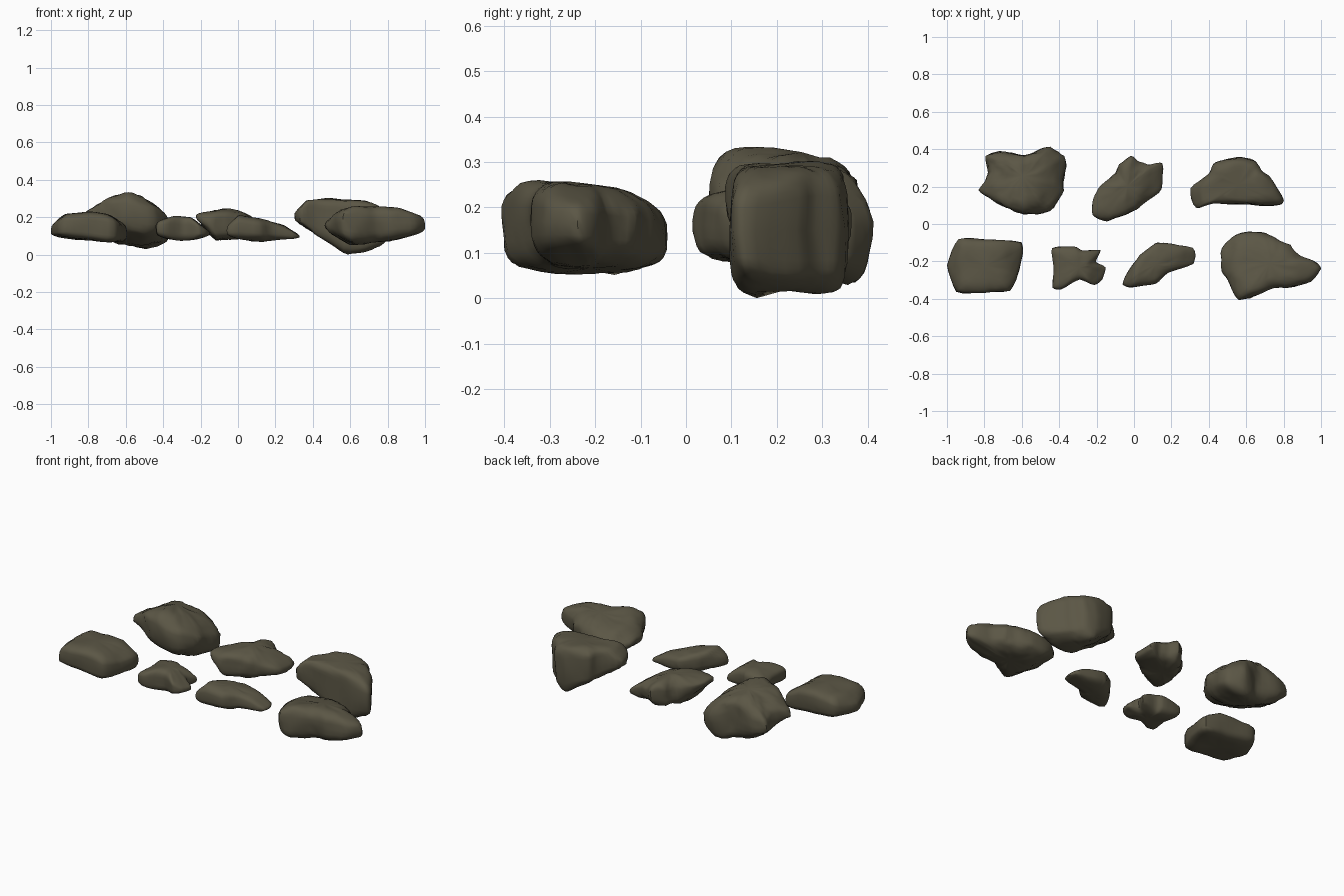
import bpy
import bmesh
import math
from mathutils import Vector, noise

cube = bpy.data.objects.get("Cube")
if cube:
    bpy.data.objects.remove(cube, do_unlink=True)

stone = bpy.data.materials.new("olive_grey_stone")
stone.use_nodes = True
colour = (0.105, 0.094, 0.06, 1)
stone.diffuse_color = colour
bsdf = stone.node_tree.nodes["Principled BSDF"]
bsdf.inputs["Base Color"].default_value = colour
bsdf.inputs["Roughness"].default_value = 0.9

UNIT = 0.01      # footprints and profiles are given in hundredths
STEPS = 4        # points per footprint segment
RINGS = 18       # rings from underside to crown


def height_at(profile, x):
    """Linear interpolation along a profile of (x, z) points."""
    if x <= profile[0][0]:
        return profile[0][1]
    for (xa, za), (xb, zb) in zip(profile, profile[1:]):
        if x <= xb:
            return za + (zb - za) * (x - xa) / (xb - xa)
    return profile[-1][1]


def smooth_loop(points):
    """Closed outline rounded softly between its corners."""
    pts = [Vector(p) for p in points]
    n = len(pts)
    loop = []
    for i in range(n):
        a, b, c, d = (pts[(i + k) % n] for k in (-1, 0, 1, 2))
        for s in range(STEPS):
            t = s / STEPS
            curve = 0.5 * (2 * b + (c - a) * t + (2 * a - 5 * b + 4 * c - d) * t ** 2
                           + (3 * b - a - 3 * c + d) * t ** 3)
            loop.append(curve.lerp(b.lerp(c, t), 0.4))
    return loop


def rock(name, outline, top, bottom, round_=0.6, top_slope=0.0, under_slope=0.0,
         rough=1.0):
    """Boulder from a footprint, a crown profile and an underside profile."""
    loop = smooth_loop(outline)
    centre = sum(loop, Vector((0, 0))) / len(loop)
    bm = bmesh.new()

    def place(flat, rise):
        back = flat.y - centre.y
        hi = height_at(top, flat.x) + top_slope * back
        lo = height_at(bottom, flat.x) + under_slope * back
        mid = (hi + lo) / 2
        p = Vector((flat.x, flat.y, mid + rise * (hi - lo) / 2))
        # broad lumps plus finer chipped ridges
        q = p * 0.09
        shift = noise.noise_vector(q) * rough
        chip = abs(noise.noise(q * 2.1)) * rough
        out = Vector((flat.x - centre.x, back, rise * 9)).normalized()
        return bm.verts.new((p + shift - out * chip) * UNIT)

    rings = []
    for k in range(1, RINGS):
        phi = math.pi * (k / RINGS - 0.5)
        radius = math.cos(phi) ** round_
        rise = math.copysign(abs(math.sin(phi)) ** round_, phi)
        rings.append([place(centre.lerp(p, radius), rise) for p in loop])
    under, crown = place(centre, -1), place(centre, 1)
    n = len(loop)
    for i in range(n):
        j = (i + 1) % n
        for a, b in zip(rings, rings[1:]):
            bm.faces.new((a[i], a[j], b[j], b[i]))
        bm.faces.new((under, rings[0][j], rings[0][i]))
        bm.faces.new((crown, rings[-1][i], rings[-1][j]))
    bmesh.ops.recalc_face_normals(bm, faces=bm.faces)
    mesh = bpy.data.meshes.new(name)
    bm.to_mesh(mesh)
    bm.free()
    mesh.materials.append(stone)
    obj = bpy.data.objects.new(name, mesh)
    bpy.context.collection.objects.link(obj)
    bpy.ops.object.select_all(action="DESELECT")
    obj.select_set(True)
    bpy.context.view_layer.objects.active = obj
    bpy.ops.object.shade_smooth_by_angle(angle=math.radians(50))


# Back row
rock("back_right_boulder",
     [(-83, 18), (-78, 28), (-79, 36), (-72, 39), (-58, 37), (-51, 40),
      (-44, 41), (-37, 36), (-37, 25), (-38, 16), (-45, 7), (-59, 5),
      (-69, 8), (-78, 14)],
     [(-82, 25), (-68, 31), (-60, 33), (-52, 31), (-38, 25)],
     [(-80, 13), (-65, 7), (-50, 4), (-38, 5)],
     round_=0.65, top_slope=-0.15, under_slope=-0.25, rough=1.4)
rock("back_middle_rock",
     [(-22, 13), (-18, 21), (-10, 27), (-8, 32), (-2, 37), (3, 34), (8, 32),
      (15, 33), (15, 19), (8, 12), (3, 8), (-5, 4), (-15, 1), (-22, 5)],
     [(-22, 23), (-5, 25), (5, 22), (15, 17)],
     [(-22, 16), (-12, 7), (15, 9)], round_=0.65)
rock("back_left_boulder",
     [(30, 19), (40, 27), (43, 33), (56, 36), (64, 34), (68, 29), (73, 25),
      (80, 13), (77, 10), (62, 10), (43, 11), (33, 9)],
     [(30, 23), (36, 29), (50, 30), (68, 29), (80, 25)],
     [(31, 17), (45, 8), (58, 0), (80, 4)], round_=0.38)

# Front row
rock("front_right_slab",
     [(-100, -22), (-94, -8), (-80, -8), (-60, -10), (-61, -24), (-66, -36),
      (-80, -37), (-95, -36)],
     [(-100, 17), (-92, 22), (-80, 23), (-70, 22), (-61, 18)],
     [(-100, 9), (-65, 6)], round_=0.5, rough=0.7)
rock("front_small_rock",
     [(-44, -13), (-32, -12), (-28, -14), (-18, -14), (-20, -20), (-15, -23),
      (-17, -30), (-21, -33), (-29, -30), (-39, -35), (-44, -34), (-43, -24)],
     [(-44, 19), (-34, 21), (-25, 20), (-16, 14)],
     [(-44, 9), (-30, 7), (-16, 9)], round_=0.6, rough=0.5)
rock("front_middle_rock",
     [(-6, -32), (-2, -23), (3, -16), (11, -10), (16, -10), (32, -13),
      (32, -21), (19, -26), (11, -32), (-2, -34)],
     [(-5, 18), (0, 22), (13, 19), (25, 16), (33, 12)],
     [(-5, 8), (15, 7), (33, 8)], round_=0.65, rough=0.7)
rock("front_left_boulder",
     [(47, -13), (54, -6), (62, -4), (70, -5), (78, -9), (84, -11), (89, -17),
      (97, -20), (100, -24), (94, -31), (83, -34), (75, -34), (68, -37),
      (56, -41), (51, -32), (47, -25)],
     [(47, 20), (55, 24), (70, 25), (85, 25), (100, 23)],
     [(47, 11), (60, 5), (90, 8), (100, 9)], round_=0.6, top_slope=-0.15)
